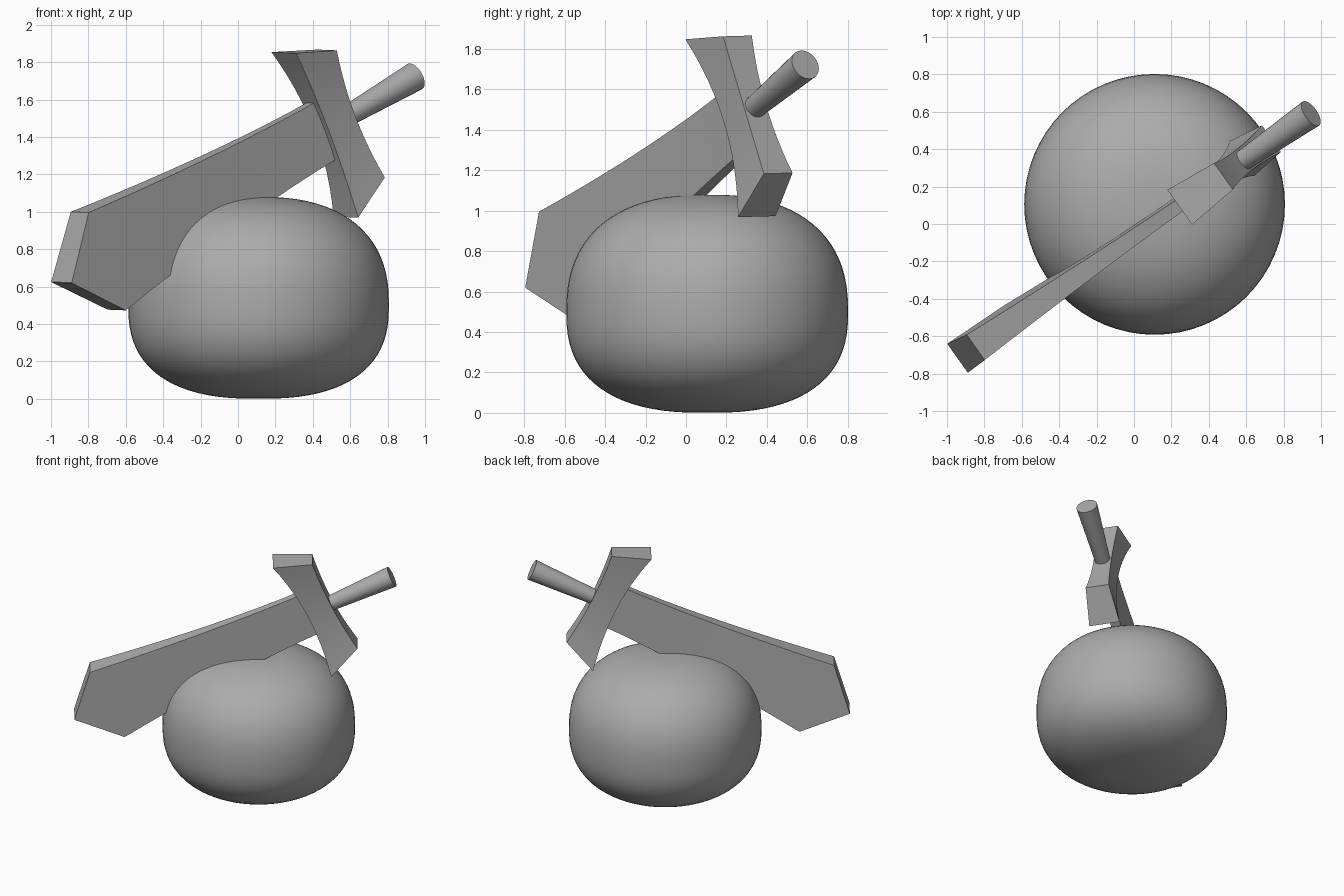
import bpy, bmesh
from math import sin, cos, pi, radians
from mathutils import Vector, Matrix

if "Cube" in bpy.data.objects:
    bpy.data.objects.remove(bpy.data.objects["Cube"])

YAW, PITCH, ROLL = radians(34.7), radians(25.6), radians(1.5)
flat = Vector((cos(YAW), sin(YAW), 0))
up = Vector((0, 0, 1))
side0 = Vector((sin(YAW), -cos(YAW), 0))
TIP = flat * -1.184 + side0 * 0.053 + up * 0.622
along = flat * cos(PITCH) + up * sin(PITCH)        # tip -> handle
across0 = -flat * sin(PITCH) + up * cos(PITCH)
across = across0 * cos(ROLL) + side0 * sin(ROLL)   # blade width
side = side0 * cos(ROLL) - across0 * sin(ROLL)     # blade thickness

grey = bpy.data.materials.new("dark_grey")
grey.diffuse_color = (0.41, 0.41, 0.41, 1)
grey.use_nodes = True
grey.node_tree.nodes["Principled BSDF"].inputs["Base Color"].default_value = grey.diffuse_color


def sword(t, w, n):
    """Point from sword coordinates: length, width, thickness."""
    return TIP + along * t + across * w + side * n


def loft(name, rings, smooth):
    """Skin a list of closed rings and cap both ends."""
    bm = bmesh.new()
    loops = [[bm.verts.new(p) for p in ring] for ring in rings]
    for a, b in zip(loops, loops[1:]):
        for i in range(len(a)):
            j = (i + 1) % len(a)
            bm.faces.new((a[i], a[j], b[j], b[i]))
    bm.faces.new(loops[0])
    bm.faces.new(loops[-1])
    bmesh.ops.recalc_face_normals(bm, faces=bm.faces)
    mesh = bpy.data.meshes.new(name)
    bm.to_mesh(mesh)
    bm.free()
    mesh.materials.append(grey)
    obj = bpy.data.objects.new(name, mesh)
    bpy.context.collection.objects.link(obj)
    bpy.ops.object.select_all(action='DESELECT')
    obj.select_set(True)
    bpy.context.view_layer.objects.active = obj
    bpy.ops.object.shade_smooth_by_angle(angle=radians(smooth))
    return obj


# Stone: round in plan, softly squared profile
R, BELLY, TOP = 0.697, 0.5, 1.08
stone = []
for i in range(1, 40):
    a = -pi / 2 + pi * i / 40
    p = 2 / 2.5 if a < 0 else 2 / 2.4
    h = BELLY if a < 0 else TOP - BELLY
    r = R * abs(cos(a)) ** p
    z = BELLY + (1 if a > 0 else -1) * h * abs(sin(a)) ** p
    stone.append([(0.11 + r * cos(2 * pi * k / 64), 0.105 + r * sin(2 * pi * k / 64), z)
                  for k in range(64)])
loft("stone", stone, 40)

# Blade: wedge tip, narrowing in a gentle curve toward the guard
blade = [[sword(0, w, n) for w, n in ((.001, .095), (.001, -.095), (-.001, -.095), (-.001, .095))]]
STEPS = 10
for i in range(STEPS + 1):
    f = i / STEPS
    k = (1 - f) ** 1.6
    w, n = 0.168 + 0.122 * k, 0.033 + 0.05 * k
    t = 0.264 + (1.90 - 0.264) * f
    blade.append([sword(t, w, n), sword(t, w, -n), sword(t, -w, -n), sword(t, -w, n)])
loft("blade", blade, 15)

# Guard: hourglass bar with slanted ends
guard = []
for i in range(-6, 7):
    q = i / 6
    k = q * q
    tb, wb, nb = 1.875 - 0.049 * k, 0.488 * q, 0.068 + 0.046 * k
    th, wh, nh = 2.065 + 0.025 * k, 0.377 * q, 0.068 + 0.019 * k
    guard.append([sword(tb, wb, nb), sword(tb, wb, -nb), sword(th, wh, -nh), sword(th, wh, nh)])
loft("guard", guard, 25)

# Handle: round grip widening toward the end
handle = [[sword(t, r * cos(2 * pi * k / 24), r * sin(2 * pi * k / 24)) for k in range(24)]
          for t, r in ((2.03, 0.055), (2.548, 0.078))]
loft("handle", handle, 40)
